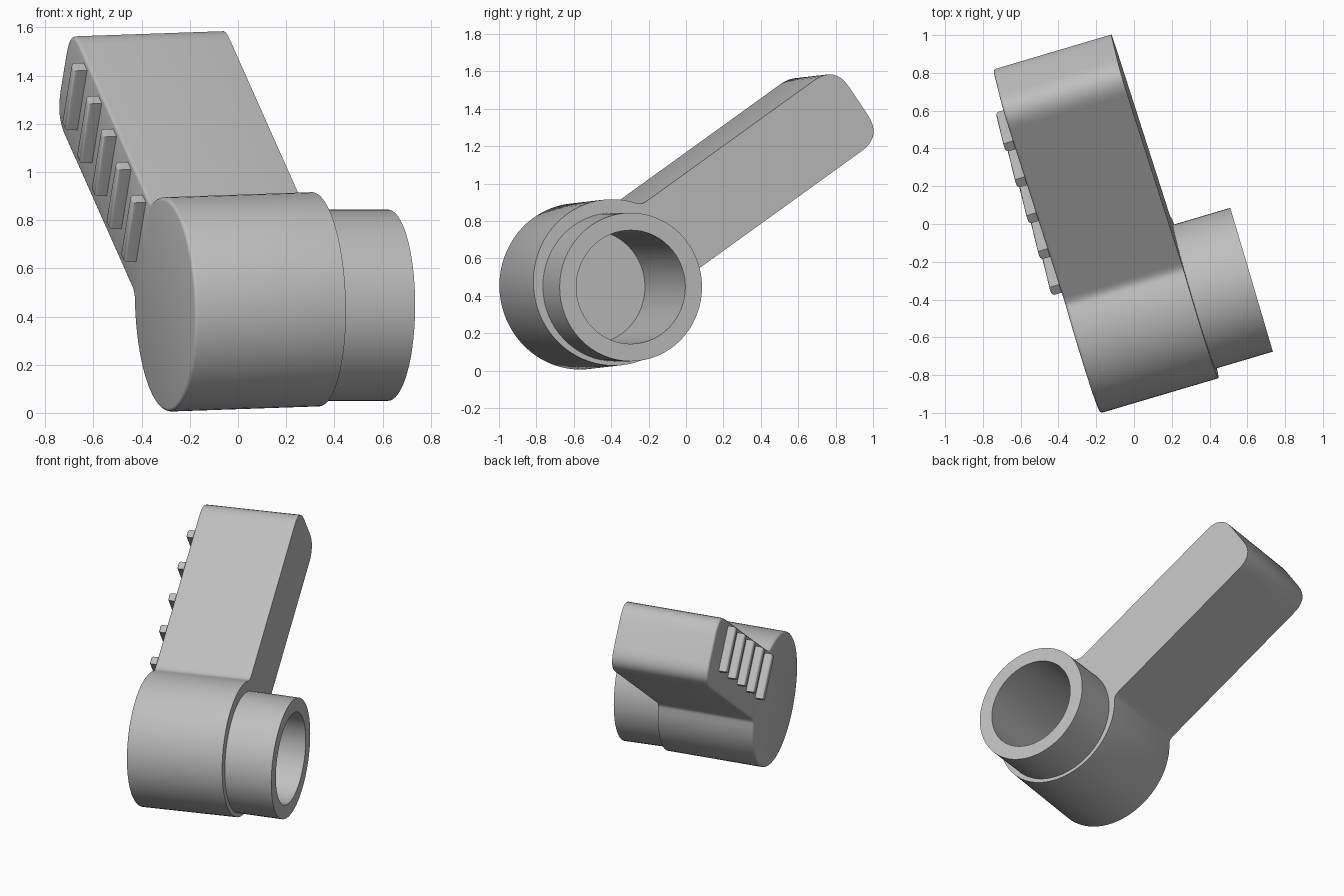
import bpy, bmesh, math
from mathutils import Matrix, Vector

if "Cube" in bpy.data.objects:
    bpy.data.objects.remove(bpy.data.objects["Cube"], do_unlink=True)

grey = bpy.data.materials.new("light_grey")
grey.use_nodes = True
grey.diffuse_color = (0.52, 0.52, 0.52, 1)
grey.node_tree.nodes["Principled BSDF"].inputs["Base Color"].default_value = grey.diffuse_color

# Frames: local x runs along the barrel, y backwards, z up
TURN = Matrix.Rotation(math.radians(16.5), 4, "Z")
FRAME = (Matrix.Translation((-0.305, -0.575, 0.45)) @ TURN
         @ Matrix.Rotation(math.radians(-1.9), 4, "Y"))
COLLAR_END = Matrix.Translation((0.6225, -0.295, 0.447)) @ TURN
ARM_ANGLE = math.radians(34.5)
ARM_FRAME = FRAME @ Matrix.Rotation(ARM_ANGLE, 4, "X")

RADIUS, WIDTH = 0.445, 0.653
ARM_LOW, ARM_HIGH, ARM_END = -0.21, 0.25, 1.685


def make_object(name, bm, matrix):
    bmesh.ops.recalc_face_normals(bm, faces=bm.faces)
    mesh = bpy.data.meshes.new(name)
    bm.to_mesh(mesh)
    bm.free()
    mesh.transform(matrix)
    mesh.materials.append(grey)
    ob = bpy.data.objects.new(name, mesh)
    bpy.context.collection.objects.link(ob)
    return ob


def activate(ob):
    bpy.ops.object.select_all(action="DESELECT")
    ob.select_set(True)
    bpy.context.view_layer.objects.active = ob


def smooth(ob):
    activate(ob)
    bpy.ops.object.shade_smooth_by_angle(angle=math.radians(32))


def cylinder(name, radius, x0, x1, matrix):
    bm = bmesh.new()
    bmesh.ops.create_cone(bm, cap_ends=True, segments=64, radius1=radius,
                          radius2=radius, depth=x1 - x0)
    place = Matrix.Translation(((x0 + x1) / 2, 0, 0)) @ Matrix.Rotation(math.pi / 2, 4, "Y")
    return make_object(name, bm, matrix @ place)


def corner(a, b, c, steps=8):
    """Rounded corner from a to c, pulled towards b."""
    a, b, c = Vector(a), Vector(b), Vector(c)
    ts = [i / steps for i in range(steps + 1)]
    return [a * (1 - t) ** 2 + b * 2 * t * (1 - t) + c * t * t for t in ts]


def on_circle(angle):
    return (RADIUS * math.cos(angle), RADIUS * math.sin(angle))


# Lever body: round hub and straight arm in one side profile
high = math.asin(ARM_HIGH / RADIUS)
low = 2 * math.pi + math.asin(ARM_LOW / RADIUS)
blend, r = 0.06, 0.14
first, last = high + blend, low - blend
outline = [Vector(on_circle(first + (last - first) * i / 60)) for i in range(60)]
x_low, x_high = on_circle(low)[0], on_circle(high)[0]
outline += corner(on_circle(last), (x_low, ARM_LOW), (x_low + 0.04, ARM_LOW), 4)
outline += corner((ARM_END - r, ARM_LOW), (ARM_END, ARM_LOW), (ARM_END, ARM_LOW + r))
outline += corner((ARM_END, ARM_HIGH - r), (ARM_END, ARM_HIGH), (ARM_END - r, ARM_HIGH))
outline += corner((x_high + 0.04, ARM_HIGH), (x_high, ARM_HIGH), on_circle(first), 4)[:-1]

bm = bmesh.new()
face = bm.faces.new([bm.verts.new((0, p.x, p.y)) for p in outline])
made = bmesh.ops.extrude_face_region(bm, geom=[face])["geom"]
bmesh.ops.translate(bm, vec=(WIDTH, 0, 0),
                    verts=[g for g in made if isinstance(g, bmesh.types.BMVert)])
bmesh.ops.recalc_face_normals(bm, faces=bm.faces)
rim = [e for e in bm.edges if all(abs(v.co.x) < 0.001 for v in e.verts)]
bmesh.ops.bevel(bm, geom=rim, offset=0.015, segments=3, profile=0.5, affect="EDGES")
lever = make_object("lever_body", bm, ARM_FRAME)

# Collar on the side of the hub, with a deep round socket through both
collar = cylinder("collar", 0.397, -0.36, 0, COLLAR_END)
cutter = cylinder("socket_cutter", 0.304, -0.76, 0.1, COLLAR_END)
cutter.hide_render = True
for ob in (lever, collar):
    mod = ob.modifiers.new("socket", "BOOLEAN")
    mod.operation, mod.solver, mod.object = "DIFFERENCE", "EXACT", cutter
    activate(ob)
    bpy.ops.object.modifier_apply(modifier=mod.name)
    smooth(ob)
bpy.data.objects.remove(cutter, do_unlink=True)

# Grip ribs across the outer face of the arm
for i in range(5):
    bm = bmesh.new()
    bmesh.ops.create_cube(bm, size=1)
    bmesh.ops.scale(bm, vec=(0.08, 0.055, 0.3), verts=bm.verts)
    edges = [e for e in bm.edges if all(v.co.x < 0 for v in e.verts)]
    bmesh.ops.bevel(bm, geom=edges, offset=0.015, segments=3, profile=0.5, affect="EDGES")
    spot = Matrix.Translation((-0.015, 0.453 + 0.242 * i, 0.072))
    smooth(make_object(f"grip_rib_{i + 1}", bm, ARM_FRAME @ spot))
